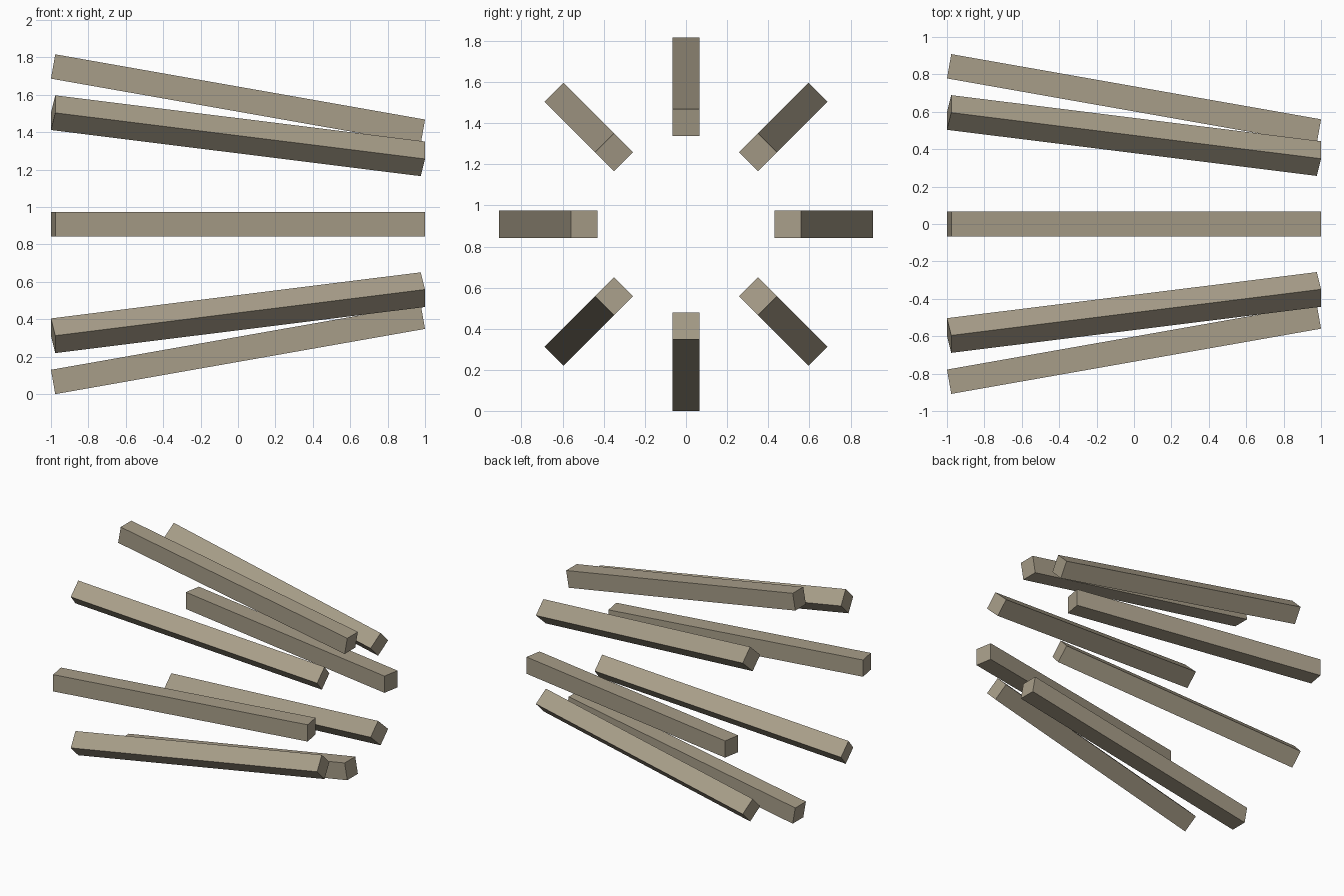
import bpy, math
from mathutils import Matrix

if "Cube" in bpy.data.objects:
    bpy.data.objects.remove(bpy.data.objects["Cube"])

COUNT = 8
THICK = 0.132
TILT = math.radians(10)
LENGTH = (2 - THICK * math.sin(TILT)) / math.cos(TILT)
RADIUS = 0.669
CENTRE_Z = RADIUS + (LENGTH * math.sin(TILT) + THICK * math.cos(TILT)) / 2

# Warm grey-brown
brown = bpy.data.materials.new("warm_brown")
brown.diffuse_color = (0.39, 0.34, 0.25, 1)
brown.use_nodes = True
brown.node_tree.nodes["Principled BSDF"].inputs["Base Color"].default_value = brown.diffuse_color


# Square bar, converging towards +x, placed around the x axis
def add_bar(i):
    bpy.ops.mesh.primitive_cube_add(size=1)
    bar = bpy.context.object
    bar.name = f"bar_{i + 1}"
    bar.data.materials.append(brown)
    bar.data.transform(Matrix.Diagonal((LENGTH, THICK, THICK, 1)))
    bar.matrix_world = (Matrix.Translation((0, 0, CENTRE_Z))
                        @ Matrix.Rotation(i * math.tau / COUNT, 4, 'X')
                        @ Matrix.Translation((0, 0, RADIUS))
                        @ Matrix.Rotation(TILT, 4, 'Y'))


# Ring of eight bars
for i in range(COUNT):
    add_bar(i)
